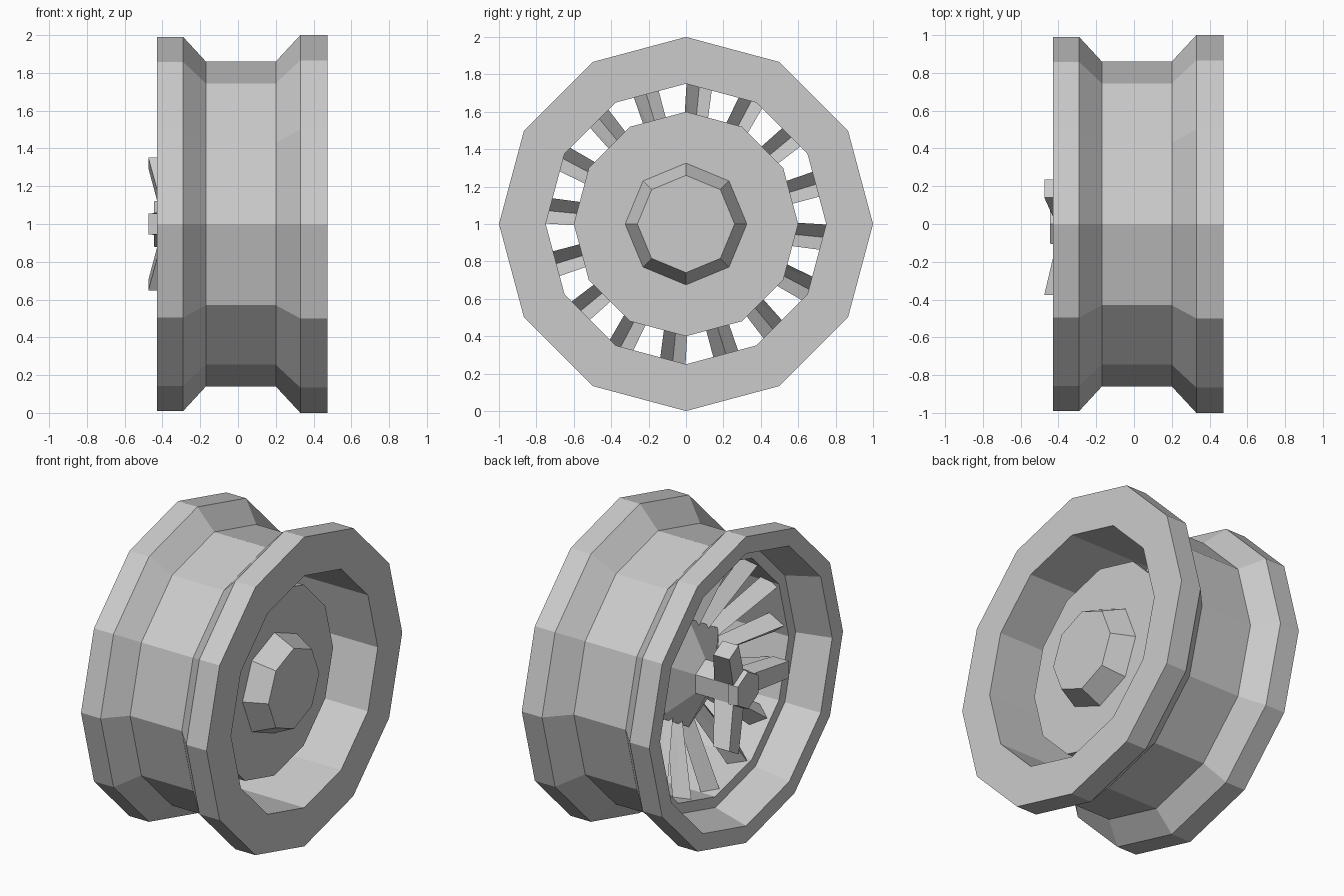
import bpy, bmesh, math

if "Cube" in bpy.data.objects:
    bpy.data.objects.remove(bpy.data.objects["Cube"])

AXLE_Z = 1.0


def finish(bm, name):
    bmesh.ops.recalc_face_normals(bm, faces=bm.faces)
    me = bpy.data.meshes.new(name)
    bm.to_mesh(me)
    bm.free()
    ob = bpy.data.objects.new(name, me)
    bpy.context.collection.objects.link(ob)
    return ob


def at(x, r, a, side=0.0):
    """Point on the wheel: x along axle, radius r, angle a from top, sideways offset."""
    return (x, r * math.sin(a) + side * math.cos(a),
            AXLE_Z + r * math.cos(a) - side * math.sin(a))


def lathe(name, profile, sides, ring=False):
    """Turn an (x, r) profile about the axle; ring closes it, otherwise ends are capped."""
    bm = bmesh.new()
    loops = [[bm.verts.new(at(x, r, 2 * math.pi * i / sides)) for i in range(sides)]
             for x, r in profile]
    pairs = list(zip(loops, loops[1:]))
    if ring:
        pairs.append((loops[-1], loops[0]))
    else:
        bm.faces.new(loops[0])
        bm.faces.new(loops[-1])
    for p, q in pairs:
        for i in range(sides):
            j = (i + 1) % sides
            bm.faces.new((p[i], p[j], q[j], q[i]))
    return finish(bm, name)


def bar(name, a, sections):
    """Skin a radial bar through cross-sections given as lists of (x, r, side)."""
    bm = bmesh.new()
    loops = [[bm.verts.new(at(x, r, a, s)) for x, r, s in sec] for sec in sections]
    bm.faces.new(loops[0])
    bm.faces.new(loops[-1])
    for p, q in zip(loops, loops[1:]):
        n = len(p)
        for i in range(n):
            j = (i + 1) % n
            bm.faces.new((p[i], p[j], q[j], q[i]))
    return finish(bm, name)


# grooved outer rim
lathe("rim", [(-0.43, 0.99), (-0.29, 0.99), (-0.17, 0.86), (0.20, 0.86),
              (0.33, 1.0), (0.475, 1.0), (0.475, 0.75), (-0.21, 0.75),
              (-0.21, 0.82), (-0.43, 0.88)], 12, ring=True)

# recessed disc and outer hub cap
lathe("disc", [(0.26, 0.60), (0.22, 0.60)], 12)
lathe("hub_cap", [(0.25, 0.33), (0.40, 0.26)], 8)

# conical inner hub, axle and nut
lathe("axle_hub", [(0.23, 0.35), (-0.02, 0.35), (-0.14, 0.12), (-0.40, 0.12)], 6)
lathe("axle_nut", [(-0.38, 0.13), (-0.445, 0.12)], 6)


# spokes: V-shaped channels with the ridge towards the inner side
def channel(x, r, w, h, t=0.012):
    return [(x, r, -w), (x - h, r, 0), (x, r, w), (x - h + t, r, 0)]


for i in range(16):
    bar(f"spoke_{i + 1}", math.radians(5.5 + 22.5 * i),
        [channel(0.07, 0.22, 0.05, 0.08), channel(-0.11, 0.765, 0.07, 0.09)])


# three retaining arms around the axle
def box_section(r, x0, x1, w):
    return [(x0, r, -w), (x0, r, w), (x1, r, w), (x1, r, -w)]


for i in range(3):
    bar(f"retaining_arm_{i + 1}", math.radians(-90 + 120 * i),
        [box_section(0.04, -0.40, -0.27, 0.06),
         box_section(0.12, -0.415, -0.28, 0.06),
         box_section(0.375, -0.475, -0.36, 0.055)])
